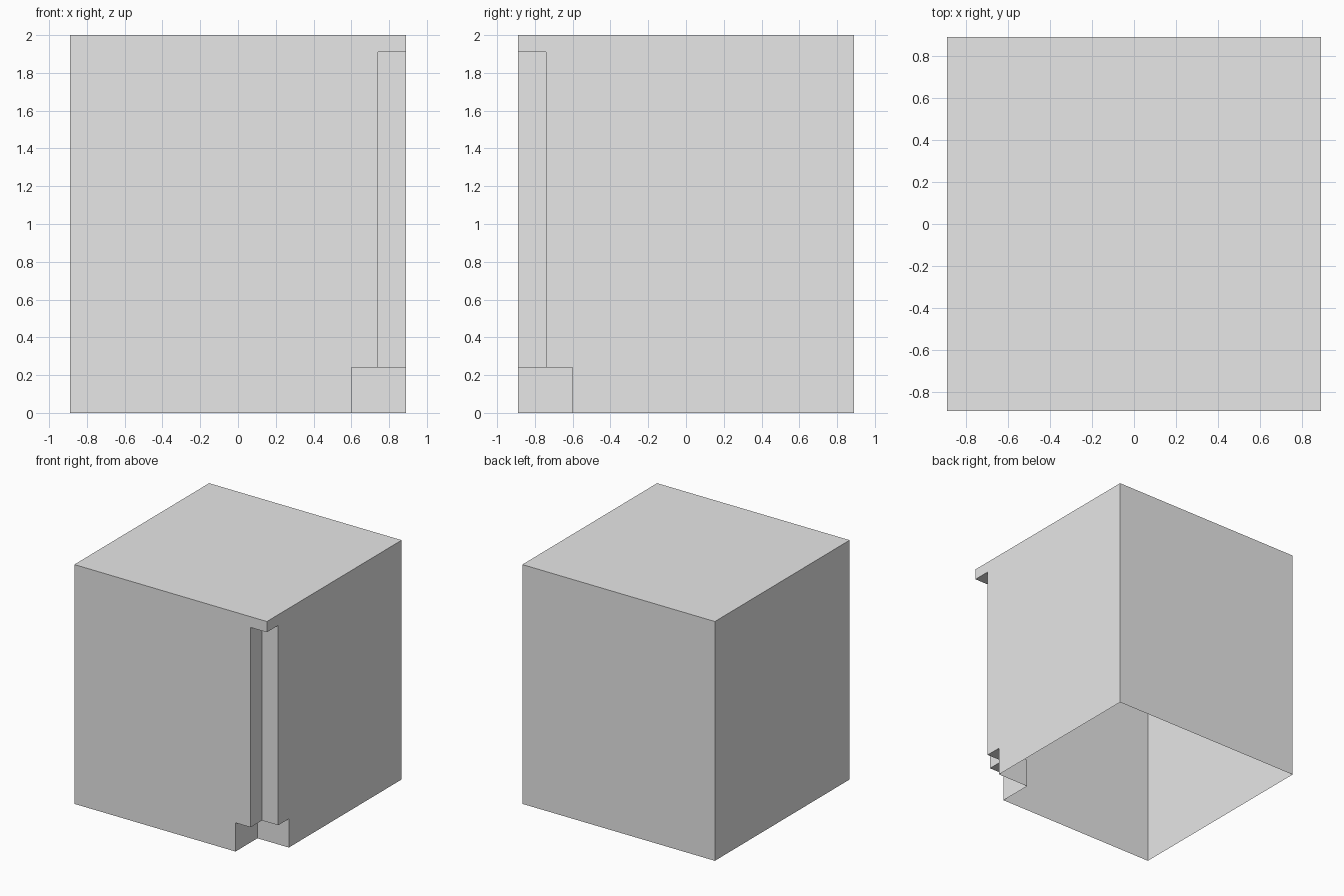
import bpy
import bmesh
from mathutils import Matrix, Vector

default_cube = bpy.data.objects.get("Cube")
if default_cube:
    bpy.data.objects.remove(default_cube, do_unlink=True)

HALF = 0.89          # half width of the block
HEIGHT = 2.0
OVER = 0.1           # how far the cutters reach past the block

GREY = (0.8, 0.8, 0.8, 1.0)
grey = bpy.data.materials.new("light_grey")
grey.use_nodes = True
grey.diffuse_color = GREY
grey.node_tree.nodes["Principled BSDF"].inputs["Base Color"].default_value = GREY


def box(name, low, high):
    """Axis-aligned box between two corners."""
    low, high = Vector(low), Vector(high)
    bm = bmesh.new()
    bmesh.ops.create_cube(bm, size=1)
    bm.transform(Matrix.Translation((low + high) / 2) @ Matrix.Diagonal((high - low).to_4d()))
    mesh = bpy.data.meshes.new(name)
    bm.to_mesh(mesh)
    bm.free()
    mesh.materials.append(grey)
    obj = bpy.data.objects.new(name, mesh)
    bpy.context.collection.objects.link(obj)
    return obj


def cut_corner(target, size, bottom, top):
    """Square notch in the front left vertical edge."""
    cutter = box("corner_cutter", (HALF - size, -HALF - OVER, bottom),
                 (HALF + OVER, size - HALF, top))
    cutter.hide_render = True
    mod = target.modifiers.new("notch", 'BOOLEAN')
    mod.operation = 'DIFFERENCE'
    mod.solver = 'EXACT'
    mod.object = cutter
    bpy.context.view_layer.objects.active = target
    bpy.ops.object.modifier_apply(modifier=mod.name)
    bpy.data.objects.remove(cutter, do_unlink=True)


# Main block
block = box("block_shell", (-HALF, -HALF, 0), (HALF, HALF, HEIGHT))

# Tall corner channel, then the wider recess at its foot
cut_corner(block, 0.15, 0.1, 1.91)
cut_corner(block, 0.29, -OVER, 0.24)

# Open underside
bm = bmesh.new()
bm.from_mesh(block.data)
floor = [f for f in bm.faces if all(abs(v.co.z) < 0.001 for v in f.verts)]
bmesh.ops.delete(bm, geom=floor, context='FACES')
bm.to_mesh(block.data)
bm.free()
